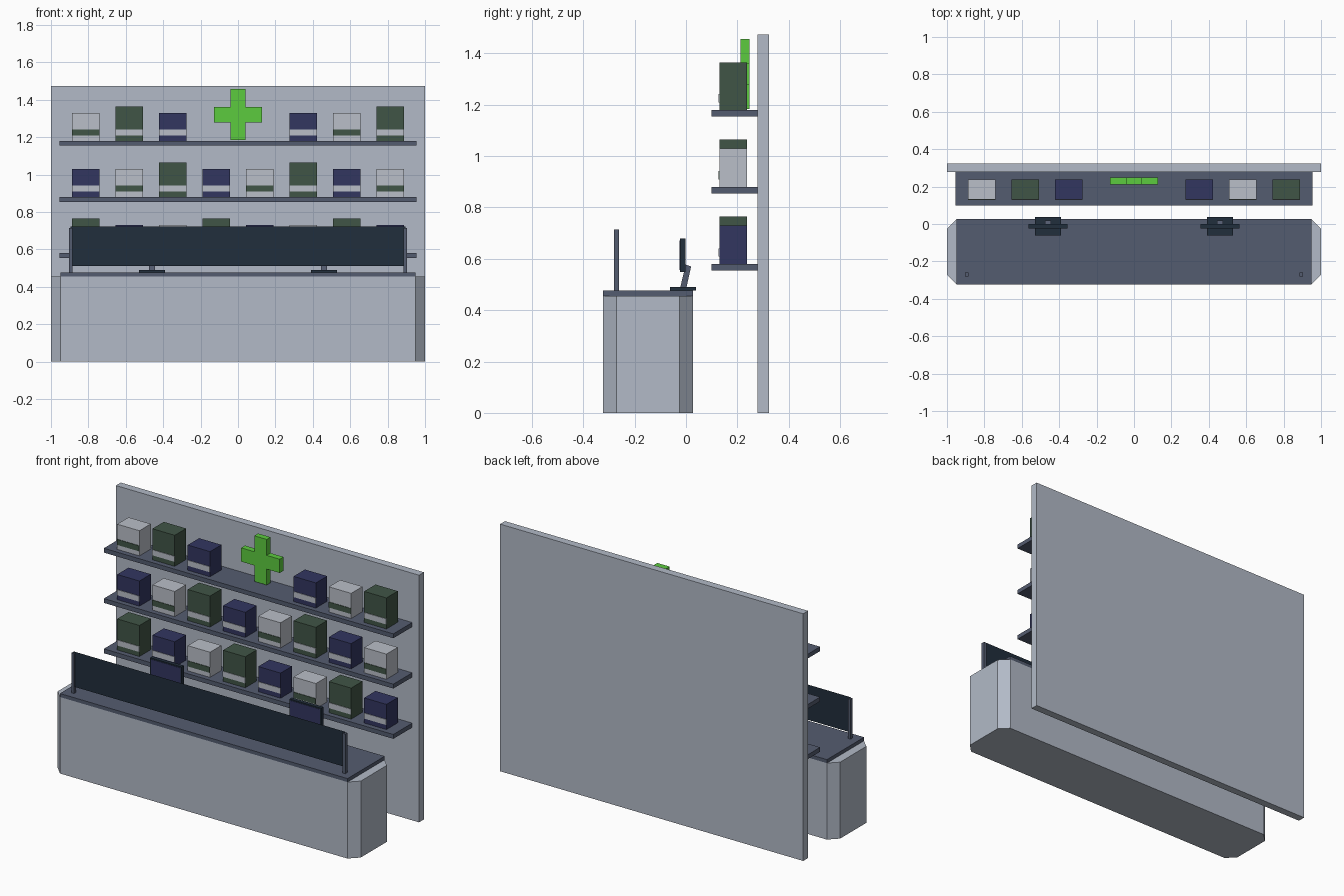
import bpy
import bmesh
import math
from mathutils import Matrix

cube = bpy.data.objects.get("Cube")
if cube:
    bpy.data.objects.remove(cube, do_unlink=True)


def material(name, *rgb):
    """Flat colour given as 0-255 screen values, stored as linear."""
    lin = [((c / 255 + 0.055) / 1.055) ** 2.4 for c in rgb] + [1.0]
    mat = bpy.data.materials.new(name)
    mat.use_nodes = True
    mat.diffuse_color = lin
    mat.node_tree.nodes["Principled BSDF"].inputs["Base Color"].default_value = lin
    return mat


GREY = material("light_grey", 178, 186, 199)
WHITE = material("pale_box", 186, 191, 200)
SLATE = material("slate", 84, 92, 112)
DARK = material("dark_blue_grey", 33, 46, 60)
NAVY = material("navy", 50, 54, 96)
GREEN = material("dark_green", 64, 85, 70)
BRIGHT = material("bright_green", 92, 203, 62)


def finish(name, bm, mat):
    bmesh.ops.recalc_face_normals(bm, faces=bm.faces)
    mesh = bpy.data.meshes.new(name)
    bm.to_mesh(mesh)
    bm.free()
    mesh.materials.append(mat)
    obj = bpy.data.objects.new(name, mesh)
    bpy.context.collection.objects.link(obj)
    return obj


def box(name, mat, x, y, z):
    """Box from (min, max) ranges."""
    bm = bmesh.new()
    ranges = (x, y, z)
    size = Matrix.Diagonal([b - a for a, b in ranges] + [1])
    centre = Matrix.Translation([(a + b) / 2 for a, b in ranges])
    bmesh.ops.create_cube(bm, size=1, matrix=centre @ size)
    return finish(name, bm, mat)


def prism(name, mat, points, offset):
    """Extrude a flat outline along an offset."""
    bm = bmesh.new()
    face = bm.faces.new([bm.verts.new(p) for p in points])
    new = bmesh.ops.extrude_face_region(bm, geom=[face])["geom"]
    verts = [v for v in new if isinstance(v, bmesh.types.BMVert)]
    bmesh.ops.translate(bm, verts=verts, vec=offset)
    return finish(name, bm, mat)


def around(c, width):
    return (c - width / 2, c + width / 2)


# Back wall
box("back_wall", GREY, (-1, 1), (0.278, 0.324), (0, 1.474))

# Counter with chamfered corners and a worktop
FRONT, BACK, CUT = -0.323, 0.027, 0.052
half = [(1 - CUT, FRONT), (1, FRONT + CUT), (1, BACK - CUT), (1 - CUT, BACK)]
outline = half + [(-x, y) for x, y in reversed(half)]
prism("counter_body", GREY, [(x, y, 0) for x, y in outline], (0, 0, 0.456))
box("counter_top", SLATE, around(0, 1.898), (FRONT, BACK), (0.456, 0.477))

# Shelves with rows of boxed goods, colours repeating in threes
kinds = [("green_box", GREEN, WHITE, 0.185),
         ("navy_box", NAVY, WHITE, 0.15),
         ("pale_box", WHITE, GREEN, 0.15)]
for row in range(3):
    z = 0.58 + 0.3 * row
    box("shelf", SLATE, around(0, 1.91), (0.1, 0.278), (z - 0.026, z))
    for i in range(8):
        if row == 2 and i in (3, 4):
            continue  # gap for the cross
        name, mat, label, height = kinds[(i + row) % 3]
        x = around((i - 3.5) * 0.2328, 0.147)
        box(name, mat, x, (0.13, 0.237), (z, z + height))
        box(name + "_label", label, x, (0.127, 0.13), (z + 0.028, z + 0.061))

# Cross standing on the top shelf
arm, wide, tall = 0.041, 0.127, 0.136
quarter = [(arm, tall), (arm, arm), (wide, arm)]
right = quarter + [(x, -z) for x, z in reversed(quarter)]
cross = right + [(-x, -z) for x, z in right]
prism("cross", BRIGHT, [(x, 0.212, 1.32 + z) for x, z in cross], (0, 0.036, 0))

# Dark screen panel between two posts
for side in (-1, 1):
    box("screen_post", SLATE, around(side * 0.895, 0.018), around(-0.27, 0.02), (0.477, 0.714))
bm = bmesh.new()
bm.faces.new([bm.verts.new((x, -0.27, z)) for x, z in
              ((-0.895, 0.512), (0.895, 0.512), (0.895, 0.722), (-0.895, 0.722))])
finish("screen_panel", bm, DARK)

# Two monitors on the counter
for x in (-0.46, 0.46):
    box("monitor_base", DARK, around(x, 0.138), (-0.062, 0.038), (0.477, 0.49))
    stand = [(-0.022, 0.49), (0.002, 0.49), (0.02, 0.57), (-0.001, 0.577)]
    prism("monitor_stand", SLATE, [(x - 0.015, y, z) for y, z in stand], (0.03, 0, 0))
    box("monitor", DARK, around(x, 0.208), (-0.023, -0.001), (0.549, 0.679))
    box("monitor_display", NAVY, around(x, 0.196), (-0.025, -0.023), (0.556, 0.672))
